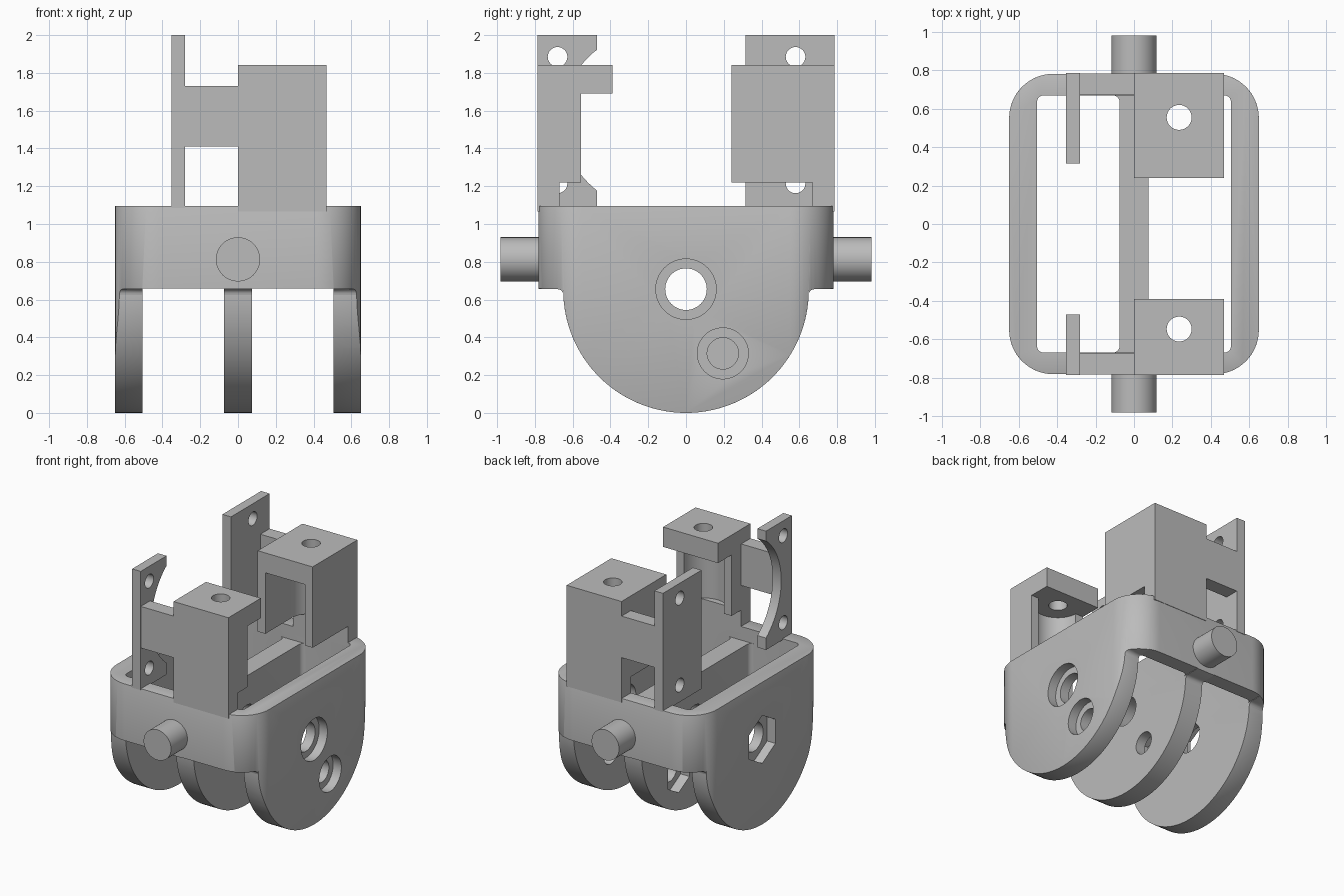
import bpy, bmesh
from math import pi, sin, cos
from mathutils import Matrix

cube = bpy.data.objects.get("Cube")
if cube:
    bpy.data.objects.remove(cube, do_unlink=True)

grey = bpy.data.materials.new("plain_grey")
grey.use_nodes = True
color = (0.5, 0.5, 0.5, 1)
grey.diffuse_color = color
grey.node_tree.nodes["Principled BSDF"].inputs["Base Color"].default_value = color


def finish(name, bm):
    bmesh.ops.recalc_face_normals(bm, faces=bm.faces)
    mesh = bpy.data.meshes.new(name)
    bm.to_mesh(mesh)
    bm.free()
    mesh.materials.append(grey)
    obj = bpy.data.objects.new(name, mesh)
    bpy.context.collection.objects.link(obj)
    return obj


def prism(name, points, axis, lo, hi):
    """Extrude a closed 2D outline along x (points are y, z) or z (points are x, y)."""
    bm = bmesh.new()
    place = (lambda p: (lo, p[0], p[1])) if axis == "x" else (lambda p: (p[0], p[1], lo))
    face = bm.faces.new([bm.verts.new(place(p)) for p in points])
    out = bmesh.ops.extrude_face_region(bm, geom=[face])
    shift = (hi - lo, 0, 0) if axis == "x" else (0, 0, hi - lo)
    moved = [v for v in out["geom"] if isinstance(v, bmesh.types.BMVert)]
    bmesh.ops.translate(bm, verts=moved, vec=shift)
    return finish(name, bm)


def box(name, x0, x1, y0, y1, z0, z1):
    return prism(name, [(x0, y0), (x1, y0), (x1, y1), (x0, y1)], "z", z0, z1)


def arc(cx, cy, r, start, end, n):
    return [(cx + r * cos(start + (end - start) * i / n),
             cy + r * sin(start + (end - start) * i / n)) for i in range(n + 1)]


def rounded(x0, x1, y0, y1, r, n):
    corners = [(x1 - r, y1 - r), (x0 + r, y1 - r), (x0 + r, y0 + r), (x1 - r, y0 + r)]
    return [p for i, (x, y) in enumerate(corners)
            for p in arc(x, y, r, i * pi / 2, (i + 1) * pi / 2, n)]


def circle(cx, cy, r, n=48):
    return arc(cx, cy, r, pi / 2, pi / 2 + 2 * pi, n)[:-1]


def bake(obj):
    deps = bpy.context.evaluated_depsgraph_get()
    mesh = bpy.data.meshes.new_from_object(obj.evaluated_get(deps))
    obj.modifiers.clear()
    obj.data = mesh


def combine(obj, other, mode="DIFFERENCE"):
    mod = obj.modifiers.new("bool", "BOOLEAN")
    mod.operation, mod.object, mod.solver = mode, other, "EXACT"
    bake(obj)
    bpy.data.objects.remove(other, do_unlink=True)


# Body: side silhouette with a round bottom, clipped by a rounded plan
R, TOP, AXIS = 0.65, 1.095, 0.655
lobe = arc(0, AXIS - 0.005, R, pi, 2 * pi, 64)
fillet = arc(R + 0.03, AXIS - 0.03, 0.03, pi, pi / 2, 5)
silhouette = (lobe + fillet + [(0.785, AXIS), (0.785, TOP), (-0.785, TOP), (-0.785, AXIS)]
              + [(-y, z) for y, z in reversed(fillet)])
body = prism("bracket_body", silhouette, "x", -0.7, 0.7)
plan = rounded(-R, R, -0.782, 0.782, 0.23, 16)
combine(body, prism("plan", plan, "z", -0.1, 1.3), "INTERSECT")
bevel = body.modifiers.new("bevel", "BEVEL")
bevel.width, bevel.segments, bevel.angle_limit = 0.012, 2, 0.9
bake(body)

# Two bays between the three plates, open below and between the lobes
for x0, x1 in ((-0.505, -0.075), (0.075, 0.505)):
    combine(body, prism("bay", rounded(x0, x1, -0.67, 0.67, 0.035, 5), "z", -0.2, 1.3))
    combine(body, box("lobe_gap", x0, x1, -0.9, 0.9, -0.2, AXIS + 0.003))
combine(body, prism("middle_plate_drop", rounded(-0.3, 0.3, -0.67, 0.67, 0.03, 4),
                    "z", 0.99, 1.3))

# Bolt holes, counterbores and nut pockets
for outline, x0, x1 in (
        (circle(0, AXIS, 0.11), -1, 1),
        (circle(0, AXIS, 0.16), 0.58, 1),
        (circle(0, AXIS, 0.185, 6), -1, -0.58),
        (circle(0.195, 0.315, 0.083), -0.2, 1),
        (circle(0.195, 0.315, 0.135), 0.58, 1),
        (circle(0.195, 0.315, 0.15, 6), -0.2, 0)):
    combine(body, prism("hole", outline, "x", x0, x1))

# Posts, webs and pivots at each end
HOLE_X, BORE = 0.235, 0.17
MID = 1.55
for end, s in (("front", -1), ("back", 1)):
    def span(a, b):
        return sorted((s * a, s * b))

    # Thin upright plate with two screw holes
    plate = box(end + "_upright_plate", -0.353, -0.28, *span(0.785, 0.47 if s < 0 else 0.315),
                TOP - 0.01, 2)
    if s < 0:
        combine(plate, prism("relief", circle(-0.185, MID, 0.47, 80), "x", -0.5, 0))
    for z in (MID - 0.335, MID + 0.335):
        combine(plate, prism("screw", circle(-0.68 if s < 0 else 0.58, z, 0.052, 32),
                             "x", -0.5, 0))

    # Web joining the plate to the block
    box(end + "_web", -0.29, 0.01, *span(0.784, 0.672), 1.41, 1.73)

    # Block: foot, recessed column and drilled cap
    cy = -0.547 if s < 0 else 0.555
    inner = 0.39 if s < 0 else 0.24
    block = box(end + "_block", 0, 0.468, *span(0.785, inner), 1.22, 1.843)
    if s < 0:
        combine(block, box("overhang", -0.1, 0.6, -0.555, 0, 1.0, 1.69))
    bore = arc(HOLE_X, cy, BORE, 0, s * pi, 32)
    bore += [(HOLE_X - BORE, 0), (HOLE_X + BORE, 0)]
    combine(block, prism("recess", bore, "z", 1.0, 1.69))
    combine(block, prism("cap_hole", circle(HOLE_X, cy, 0.065, 32), "z", 1.5, 2))
    box(end + "_block_foot", 0, 0.468, *span(0.785, 0.67), TOP - 0.03, 1.22)

    # Round pivot pin
    pin = bmesh.new()
    y0, y1 = span(0.75, 0.982)
    turn = Matrix.Translation((0, (y0 + y1) / 2, 0.813)) @ Matrix.Rotation(pi / 2, 4, "X")
    bmesh.ops.create_cone(pin, cap_ends=True, segments=48, radius1=0.117, radius2=0.117,
                          depth=y1 - y0, matrix=turn)
    finish(end + "_pivot_pin", pin)

# Smooth the curved walls, keep the edges sharp
bpy.ops.object.select_all(action="DESELECT")
for obj in bpy.context.collection.objects:
    if obj.type == "MESH":
        obj.select_set(True)
        bpy.context.view_layer.objects.active = obj
bpy.ops.object.shade_smooth_by_angle(angle=0.5)
